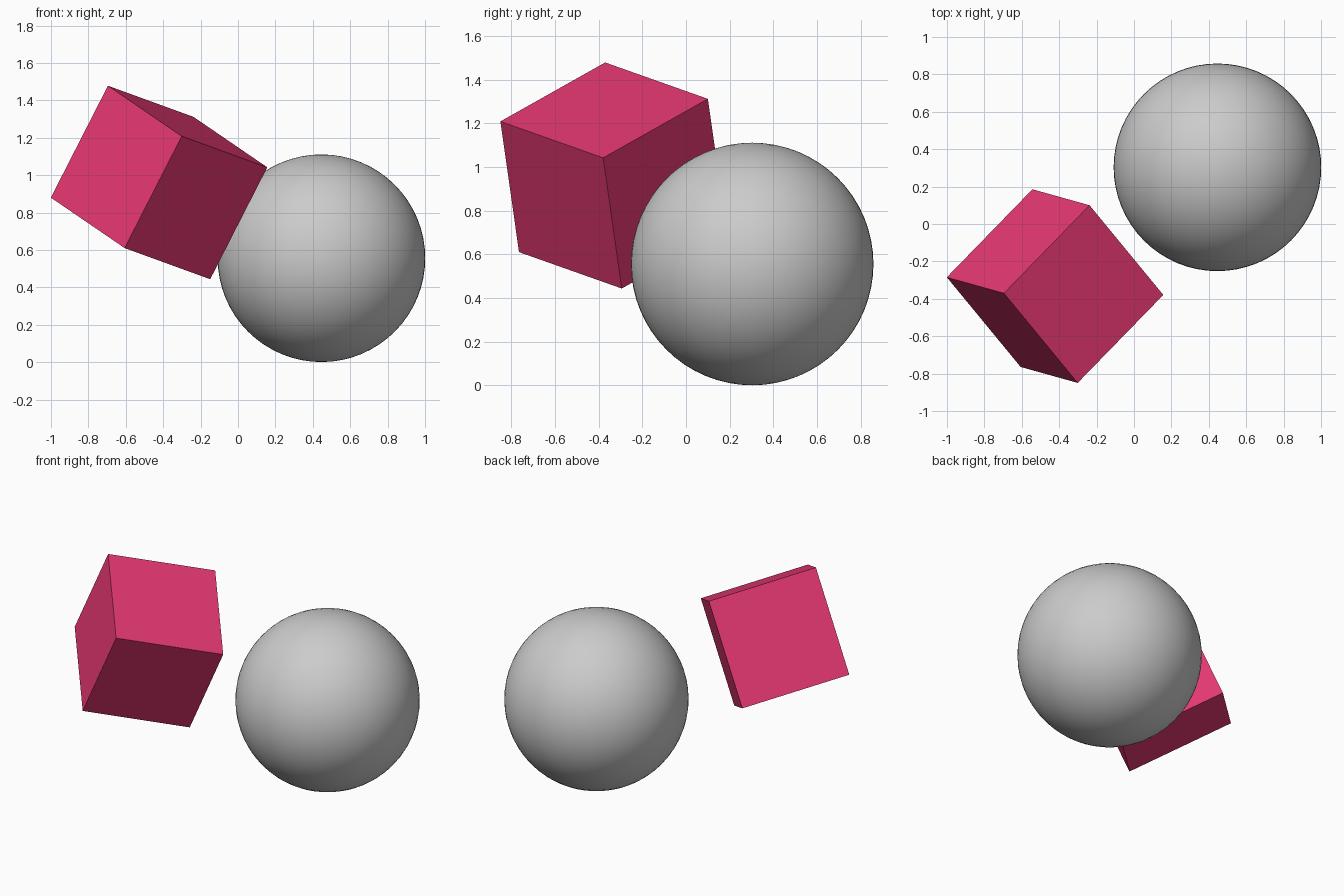
import bpy
from mathutils import Vector, Matrix

if "Cube" in bpy.data.objects:
    bpy.data.objects.remove(bpy.data.objects["Cube"])

# Smooth ball resting on the floor
bpy.ops.mesh.primitive_uv_sphere_add(segments=64, ring_count=32, radius=0.555,
                                     location=(0.446, 0.303, 0.556))
ball = bpy.context.object
ball.name = "ball"
bpy.ops.object.shade_smooth()

# Tilted cube, oriented by two of its edge directions
edge_x = Vector((0.395, -0.48, -0.27)).normalized()
edge_y = Vector((0.455, 0.472, -0.165))
edge_y = (edge_y - edge_y.project(edge_x)).normalized()
edge_z = edge_x.cross(edge_y)
rotation = Matrix((edge_x, edge_y, edge_z)).transposed()

bpy.ops.mesh.primitive_cube_add(size=0.677, location=(-0.422, -0.332, 0.961),
                                rotation=rotation.to_euler())
cube = bpy.context.object
cube.name = "tilted_cube"

# Pink paint
pink = bpy.data.materials.new("pink")
pink.diffuse_color = (0.8, 0.04, 0.17, 1)
pink.use_nodes = True
pink.node_tree.nodes["Principled BSDF"].inputs["Base Color"].default_value = pink.diffuse_color
cube.data.materials.append(pink)
